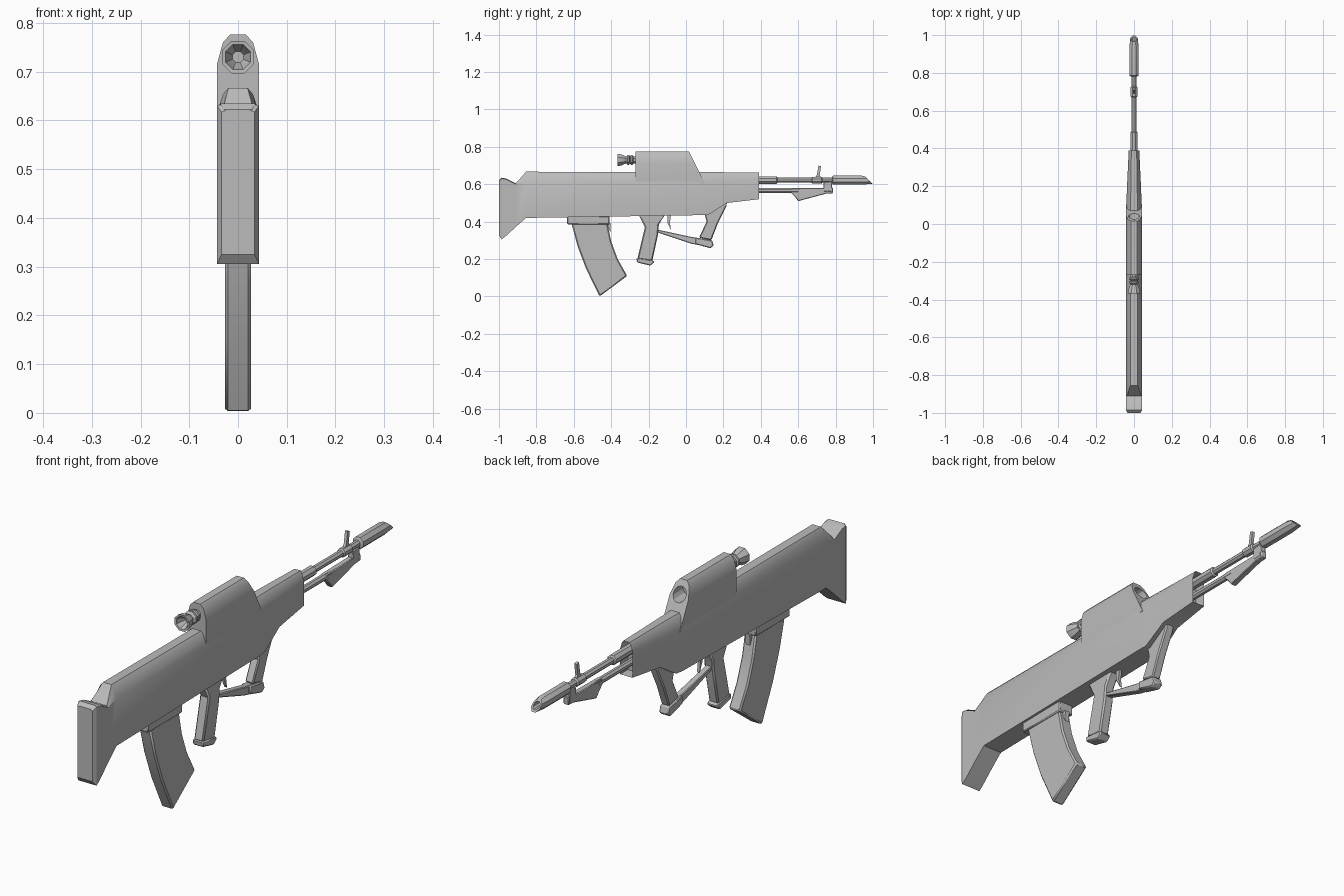
import bpy, bmesh, math

cube = bpy.data.objects.get("Cube")
if cube:
    bpy.data.objects.remove(cube)

grey = bpy.data.materials.new("plain grey")
grey.use_nodes = True
grey.diffuse_color = (0.5, 0.5, 0.5, 1)
grey.node_tree.nodes["Principled BSDF"].inputs["Base Color"].default_value = (0.5, 0.5, 0.5, 1)


def finish(name, bm, bevel=0):
    bmesh.ops.recalc_face_normals(bm, faces=bm.faces)
    mesh = bpy.data.meshes.new(name)
    bm.to_mesh(mesh)
    bm.free()
    mesh.materials.append(grey)
    ob = bpy.data.objects.new(name, mesh)
    bpy.context.collection.objects.link(ob)
    if bevel:
        mod = ob.modifiers.new("Bevel", 'BEVEL')
        mod.width, mod.segments = bevel, 1
        mod.limit_method, mod.angle_limit = 'ANGLE', math.radians(40)
    bpy.ops.object.select_all(action='DESELECT')
    ob.select_set(True)
    bpy.context.view_layer.objects.active = ob
    bpy.ops.object.shade_smooth_by_angle(angle=math.radians(30))
    return ob


def slab(name, outline, half, bevel=0):
    """Side outline (y, z) extruded across x."""
    bm = bmesh.new()
    face = bm.faces.new([bm.verts.new((-half, y, z)) for y, z in outline])
    out = bmesh.ops.extrude_face_region(bm, geom=[face])["geom"]
    moved = [g for g in out if isinstance(g, bmesh.types.BMVert)]
    bmesh.ops.translate(bm, vec=(2 * half, 0, 0), verts=moved)
    return finish(name, bm, bevel)


def loft(rings, caps=True):
    """Bridge matching rings of points; returns the bmesh and last cap."""
    bm = bmesh.new()
    rows = [[bm.verts.new(p) for p in ring] for ring in rings]
    n = len(rows[0])
    for a, b in zip(rows, rows[1:]):
        for i in range(n):
            bm.faces.new((a[i], a[(i + 1) % n], b[(i + 1) % n], b[i]))
    bm.faces.new(rows[0])
    last = bm.faces.new(rows[-1])
    return bm, last


def shell_ring(y, bottom, top, half, rim, drop, slant=0):
    """Cross-section with square bottom and a stepped, rounded top."""
    right = [(half, bottom), (half, top - drop), (half * 0.72, top - drop * 0.27), (half * rim, top)]
    pts = right + [(-x, z) for x, z in reversed(right)]
    return [(x, y + slant * (top - z), z) for x, z in pts]


def lathe(name, profile, z, sides=8, tip=0):
    """Turned part along y; profile is (y, radius). tip slants the end."""
    end = max(y for y, r in profile)
    rings = []
    for y, r in profile:
        ring = []
        for i in range(sides):
            a = 2 * math.pi * (i + 0.5) / sides
            dz = r * math.sin(a)
            ring.append((r * math.cos(a), y - (tip * dz if y > end - 0.02 else 0), z + dz))
        rings.append(ring)
    return finish(name, loft(rings)[0])


# Stock and receiver, with a recessed muzzle end
stations = [(-1.0, 0.325, 0.622, 0.034, 0.85, 0.005), (-0.985, 0.305, 0.635, 0.043, 0.85, 0.005),
            (-0.96, 0.325, 0.63, 0.043, 0.85, 0.005), (-0.91, 0.372, 0.605, 0.043, 0.85, 0.005),
            (-0.855, 0.42, 0.667, 0.043, 0.45, 0.05), (0.08, 0.435, 0.665, 0.043, 0.45, 0.05),
            (0.12, 0.437, 0.665, 0.04, 0.45, 0.048), (0.22, 0.5, 0.664, 0.036, 0.45, 0.045),
            (0.39, 0.52, 0.662, 0.028, 0.5, 0.035)]
bm, nose = loft([shell_ring(*s) for s in stations])
bmesh.ops.inset_region(bm, faces=[nose], thickness=0.005)
for v in nose.verts:
    v.co.y -= 0.05
finish("receiver", bm)

# Sight housing with a sloping front and a lens bore
bm, _ = loft([shell_ring(-0.27, 0.6, 0.776, 0.043, 0.38, 0.06),
              shell_ring(0.015, 0.6, 0.776, 0.043, 0.38, 0.06, slant=0.5)])
housing = finish("sight_housing", bm)
cutter = lathe("lens_bore_cutter", [(-0.02, 0.029), (0.2, 0.029)], 0.724, 12)
cutter.hide_render = True
cutter.hide_viewport = True
cut = housing.modifiers.new("Lens bore", 'BOOLEAN')
cut.operation, cut.solver, cut.object = 'DIFFERENCE', 'EXACT', cutter

# Ribbed, cupped eyepiece
lathe("eyepiece", [(-0.33, 0.012), (-0.35, 0.023), (-0.366, 0.028), (-0.367, 0.036), (-0.345, 0.032),
                   (-0.32, 0.02), (-0.312, 0.029), (-0.304, 0.029), (-0.3, 0.02), (-0.294, 0.028),
                   (-0.286, 0.028), (-0.28, 0.02), (-0.26, 0.02)], 0.73)

# Barrel, sleeve and hollow slanted muzzle
lathe("barrel", [(0.3, 0.014), (0.8, 0.014)], 0.622)
lathe("barrel_sleeve", [(0.3, 0.021), (0.485, 0.021), (0.49, 0.015)], 0.622)
lathe("muzzle", [(0.78, 0.015), (0.785, 0.026), (0.94, 0.026), (0.978, 0.021), (0.978, 0.014), (0.93, 0.012)],
      0.622, tip=1.0)

# Front sight on its collar
lathe("front_sight_collar", [(0.67, 0.014), (0.675, 0.019), (0.725, 0.019), (0.73, 0.014)], 0.622)
slab("front_sight", [(0.685, 0.63), (0.7, 0.65), (0.708, 0.7), (0.722, 0.696), (0.715, 0.65), (0.725, 0.63)], 0.006)

# Lower rod, its bracket and the barrel link
lathe("lower_rod", [(0.3, 0.014), (0.6, 0.014)], 0.566)
slab("lower_bracket", [(0.56, 0.555), (0.56, 0.578), (0.785, 0.582), (0.785, 0.552), (0.75, 0.55),
                       (0.6, 0.51), (0.585, 0.53)], 0.012, 0.003)
slab("barrel_link", [(0.735, 0.56), (0.735, 0.61), (0.78, 0.615), (0.78, 0.56)], 0.013, 0.003)

# Magazine and its well
slab("magazine_well", [(-0.635, 0.385), (-0.635, 0.43), (-0.41, 0.43), (-0.41, 0.385)], 0.033, 0.004)
slab("magazine", [(-0.615, 0.4), (-0.58, 0.27), (-0.535, 0.15), (-0.462, 0.0), (-0.315, 0.11),
                  (-0.365, 0.2), (-0.4, 0.295), (-0.422, 0.4)], 0.027, 0.006)
slab("magazine_catch", [(-0.425, 0.39), (-0.405, 0.345), (-0.402, 0.39)], 0.01)

# Grip, heel and trigger
slab("grip", [(-0.255, 0.44), (-0.11, 0.44), (-0.145, 0.385), (-0.15, 0.33), (-0.18, 0.19),
              (-0.26, 0.2), (-0.22, 0.37)], 0.022, 0.006)
slab("grip_heel", [(-0.265, 0.205), (-0.18, 0.195), (-0.168, 0.185), (-0.19, 0.165), (-0.262, 0.182)], 0.024, 0.004)
slab("trigger", [(-0.1, 0.44), (-0.1, 0.395), (-0.08, 0.355), (-0.086, 0.395), (-0.08, 0.44)], 0.006)

# Guard bar, front strut and foot
slab("guard_bar", [(-0.16, 0.345), (-0.155, 0.358), (0.03, 0.318), (0.12, 0.305), (0.12, 0.265), (0.03, 0.282)],
     0.014, 0.003)
slab("front_strut", [(0.1, 0.44), (0.22, 0.505), (0.215, 0.48), (0.17, 0.39), (0.135, 0.3), (0.07, 0.315), (0.11, 0.4)],
     0.019, 0.005)
slab("strut_foot", [(0.05, 0.315), (0.14, 0.3), (0.148, 0.272), (0.13, 0.258), (0.05, 0.28)], 0.021, 0.004)
